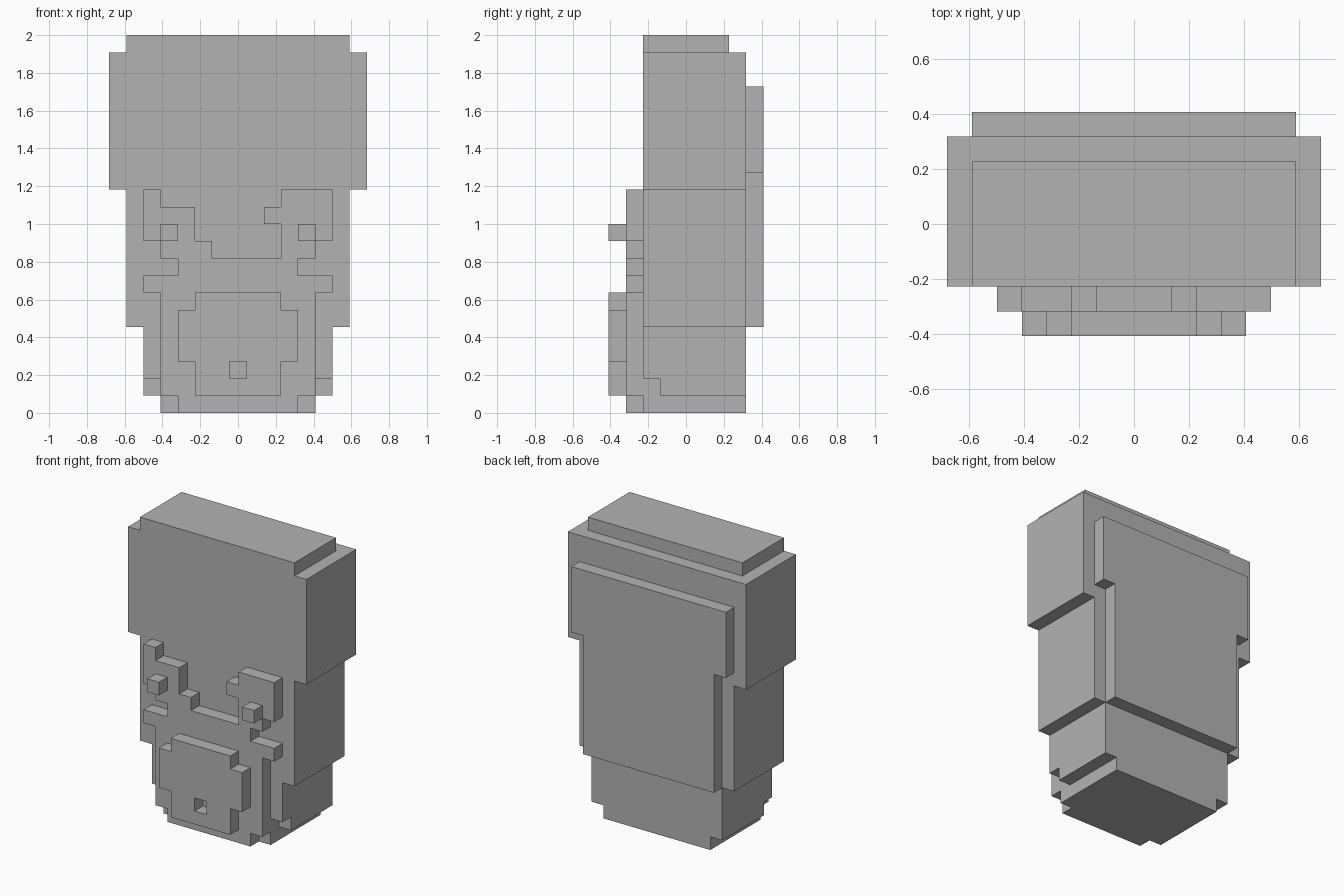
import bpy
import bmesh

UNIT = 1 / 11  # edge of one block

if "Cube" in bpy.data.objects:
    bpy.data.objects.remove(bpy.data.objects["Cube"], do_unlink=True)

grey = bpy.data.materials.new("plain grey")
grey.use_nodes = True
colour = (0.45, 0.45, 0.45, 1)
grey.diffuse_color = colour
grey.node_tree.nodes["Principled BSDF"].inputs["Base Color"].default_value = colour


def slab(name, outline, front, back):
    """Extrude an (x, z) outline, in blocks, from front to back along y."""
    bm = bmesh.new()
    face = bm.faces.new([bm.verts.new((x * UNIT, front * UNIT, z * UNIT))
                         for x, z in outline])
    moved = bmesh.ops.extrude_face_region(bm, geom=[face], use_keep_orig=True)
    verts = [v for v in moved["geom"] if isinstance(v, bmesh.types.BMVert)]
    bmesh.ops.translate(bm, verts=verts, vec=(0, (back - front) * UNIT, 0))
    bmesh.ops.recalc_face_normals(bm, faces=bm.faces)
    mesh = bpy.data.meshes.new(name)
    bm.to_mesh(mesh)
    bm.free()
    mesh.materials.append(grey)
    obj = bpy.data.objects.new(name, mesh)
    bpy.context.collection.objects.link(obj)
    return obj


def box(name, x0, x1, z0, z1, front, back):
    return slab(name, [(x0, z0), (x1, z0), (x1, z1), (x0, z1)], front, back)


def mirrored(half):
    """Complete a bottom-to-top +x half outline with its reflection."""
    return half + [(-x, z) for x, z in reversed(half)]


# Head and tall hat-like crown
slab("head", mirrored([(4.5, 0), (4.5, 2), (5.5, 2), (5.5, 5), (6.5, 5),
                       (6.5, 13), (7.5, 13), (7.5, 21)]), -2.5, 3.5)
box("crown_top", -6.5, 6.5, 21, 22, -2.5, 2.5)
slab("back_panel", mirrored([(5.5, 5), (5.5, 14), (6.5, 14), (6.5, 19)]), 3.5, 4.5)

# Raised face mask: symmetric cheeks and jaw, uneven brow
cheek = [(3.5, 0), (3.5, 1), (4.5, 1), (4.5, 7), (5.5, 7), (5.5, 8),
         (3.5, 8), (3.5, 9), (4.5, 9), (4.5, 10), (5.5, 10), (5.5, 13)]
brow = [(2.5, 13), (2.5, 12), (1.5, 12), (1.5, 11), (2.5, 11), (2.5, 9),
        (-1.5, 9), (-1.5, 10), (-2.5, 10), (-2.5, 12), (-4.5, 12), (-4.5, 13)]
left_cheek = [(-x, z) for x, z in reversed(cheek)]
slab("face_mask", cheek + brow + left_cheek, -3.5, -2.5)

# Snout with a square opening
slab("snout", mirrored([(0.5, 3), (0.5, 1), (2.5, 1), (2.5, 3), (3.5, 3),
                        (3.5, 6), (2.5, 6), (2.5, 7)]), -4.5, -3.5)
box("snout_lip", -0.5, 0.5, 1, 2, -4.5, -3.5)

# Paired eyes and jaw corners
for side, sign in (("left", 1), ("right", -1)):
    box(side + "_eye", sign * 3.5, sign * 4.5, 10, 11, -4.5, -3.5)
    box(side + "_jaw_corner", sign * 4.5, sign * 5.5, 1, 2, -1.5, 3.5)
